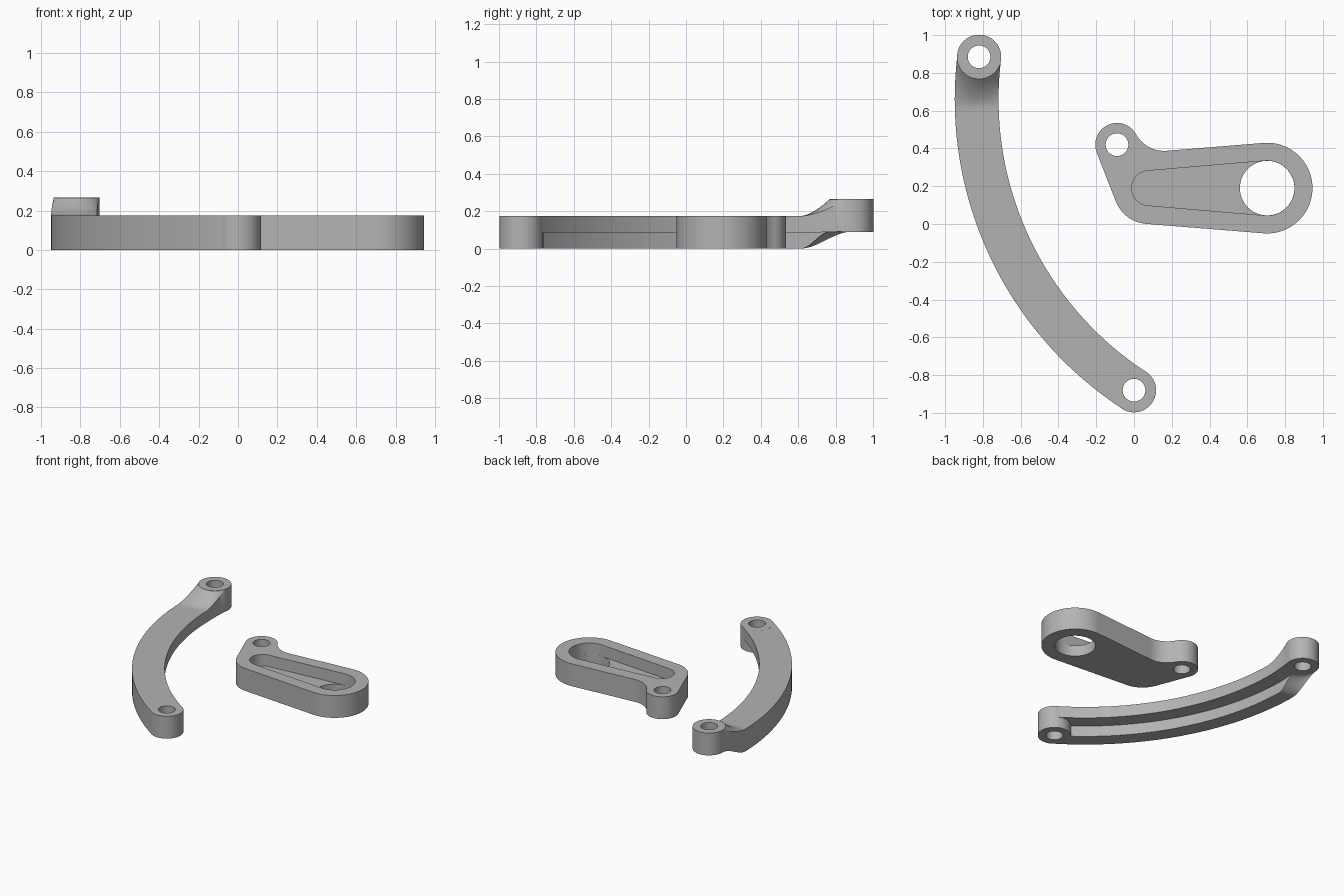
import bpy, bmesh, math

if "Cube" in bpy.data.objects:
    bpy.data.objects.remove(bpy.data.objects["Cube"])

PI = math.pi
grey = bpy.data.materials.new("satin_grey")
grey.diffuse_color = (0.45, 0.45, 0.45, 1)
grey.use_nodes = True
grey.node_tree.nodes["Principled BSDF"].inputs["Base Color"].default_value = grey.diffuse_color


def make(name, bm):
    bmesh.ops.recalc_face_normals(bm, faces=bm.faces)
    me = bpy.data.meshes.new(name)
    bm.to_mesh(me)
    bm.free()
    me.materials.append(grey)
    ob = bpy.data.objects.new(name, me)
    bpy.context.collection.objects.link(ob)
    return ob


def arc(c, r, a0, a1, n):
    return [(c[0] + r * math.cos(a0 + (a1 - a0) * i / n),
             c[1] + r * math.sin(a0 + (a1 - a0) * i / n)) for i in range(n + 1)]


def prism(name, pts, z0, z1):
    bm = bmesh.new()
    lo = [bm.verts.new((x, y, z0)) for x, y in pts]
    hi = [bm.verts.new((x, y, z1)) for x, y in pts]
    bm.faces.new(lo[::-1])
    bm.faces.new(hi)
    n = len(pts)
    for i in range(n):
        j = (i + 1) % n
        bm.faces.new((lo[i], lo[j], hi[j], hi[i]))
    return make(name, bm)


def disc(name, c, r, z0, z1):
    return prism(name, arc(c, r, 0, 2 * PI, 64)[:-1], z0, z1)


def boolean(ob, tool, op):
    m = ob.modifiers.new("cut", 'BOOLEAN')
    m.operation, m.object, m.solver = op, tool, 'EXACT'
    bpy.context.view_layer.objects.active = ob
    bpy.ops.object.modifier_apply(modifier=m.name)
    bpy.data.objects.remove(tool)


def smooth(ob):
    bpy.ops.object.select_all(action='DESELECT')
    ob.select_set(True)
    bpy.context.view_layer.objects.active = ob
    bpy.ops.object.shade_smooth_by_angle(angle=math.radians(30))


H = 0.175            # thickness of both parts
STEP = 0.085         # height of the step and of the pocket floor
RH, HOLE = 0.117, 0.06

# ---- curved arm: swept stepped section with a raised end ----
C, R = (1.007, 0.66), 1.84
hub_a, hub_b = (-0.82, 0.885), (0.0, -0.88)
ang_a = math.atan2(hub_a[1] - C[1], hub_a[0] - C[0])
ang_b = math.atan2(hub_b[1] - C[1], hub_b[0] - C[0]) + 2 * PI
length = R * (ang_b - ang_a)
RAMP, HALF = 0.27, 0.116
cols = [HALF * math.sin(PI / 2 * i / 6) for i in range(-6, 7)]


def station(k):
    """Section ring: k in 0..1 runs up the ramp, k < 0 lies along the arc."""
    def spot(w):
        if k > 1:
            s, t = 0.0, 1.0
        elif k >= 0:
            s, t = RAMP + (math.sqrt(RH ** 2 - w * w) - RAMP) * k, k
        else:
            s, t = RAMP + (length - RAMP) * -k, 0.0
        a = ang_a + s / R
        return C[0] + (R + w) * math.cos(a), C[1] + (R + w) * math.sin(a), t

    ring = []
    for w in cols:                                   # top surface
        x, y, t = spot(w)
        ring.append((x, y, H - 0.0003 + 0.0897 * t ** 1.6))
    for w in reversed(cols):                         # stepped underside
        x, y, t = spot(w)
        e = t * t * (3 - 2 * t)
        outer, inner = 0.0003 + 0.09 * e, STEP + 0.0057 * e
        if abs(w) < 1e-6:
            ring += [(x, y, outer), (x, y, inner)]
        else:
            ring.append((x, y, outer if w > 0 else inner))
    return ring


ks = [2.0] + [i / 14 for i in range(14, -1, -1)] + [-i / 48 for i in range(1, 49)]
bm = bmesh.new()
rings = [[bm.verts.new(p) for p in station(k)] for k in ks]
n = len(rings[0])
for a, b in zip(rings, rings[1:]):
    for i in range(n):
        j = (i + 1) % n
        bm.faces.new((a[i], a[j], b[j], b[i]))
bm.faces.new(rings[0])
bm.faces.new(rings[-1][::-1])
arm = make("curved_arm", bm)

# end bosses and pin holes
boolean(arm, disc("raised_boss", hub_a, RH, 0.09, 0.265), 'UNION')
boolean(arm, disc("lower_boss", hub_b, RH, 0, H), 'UNION')
for hub in (hub_a, hub_b):
    boolean(arm, disc("pin_hole", hub, HOLE, -0.2, 0.5), 'DIFFERENCE')
smooth(arm)

# ---- lever plate: rounded outline with ear ----
big, small, ear = (0.705, 0.19), (0.08, 0.19), (-0.09, 0.42)
tan = PI / 2 + 0.08
outline = (arc(big, 0.24, -tan, tan, 48)
           + arc((0.16, 0.557), 0.17, -PI / 2 + 0.08, -2.64, 16)
           + arc(ear, 0.115, 0.501, 3.513, 32)
           + arc(small, 0.19, 3.513, 2 * PI - tan, 16))
lever = prism("lever_plate", outline, 0, H)

# tapered pocket, bore and ear hole
tp = PI / 2 + 0.085
pocket = arc(big, 0.145, -tp, tp, 48) + arc(small, 0.092, tp, 2 * PI - tp, 32)
boolean(lever, prism("pocket", pocket, STEP, 0.4), 'DIFFERENCE')
boolean(lever, disc("bore", big, 0.1445, -0.2, 0.12), 'DIFFERENCE')
boolean(lever, disc("ear_hole", ear, HOLE, -0.2, 0.5), 'DIFFERENCE')
smooth(lever)
